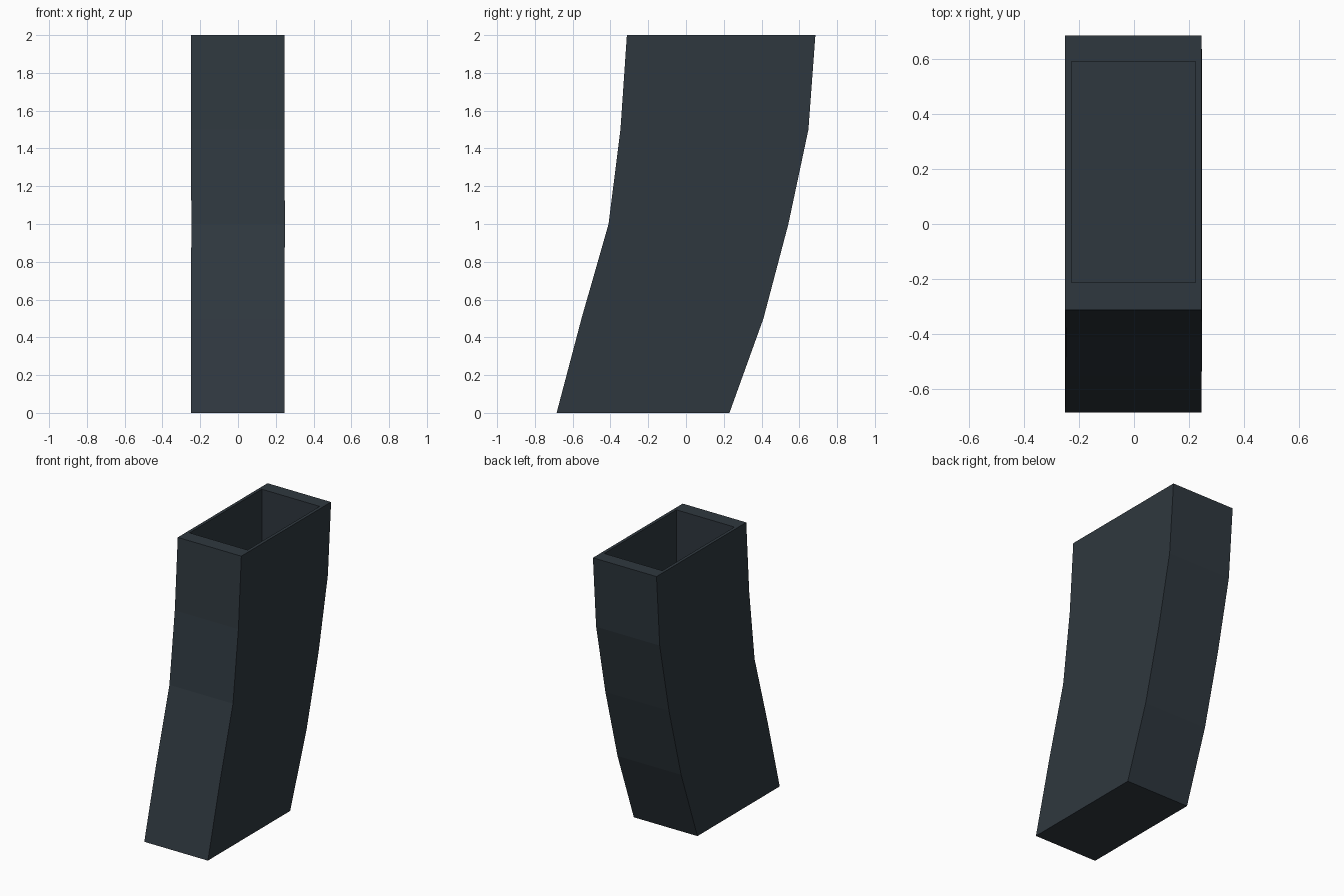
import bpy
import bmesh
from mathutils import Vector

cube = bpy.data.objects.get("Cube")
if cube:
    bpy.data.objects.remove(cube)

# Dark blue-grey metal
metal = bpy.data.materials.new("dark blue grey")
metal.use_nodes = True
colour = (0.028, 0.039, 0.049, 1)
metal.diffuse_color = colour
metal.node_tree.nodes["Principled BSDF"].inputs["Base Color"].default_value = colour

# Curved side profile: height, front y, back y, sideways shift
SECTIONS = [
    (0.0, -0.685, 0.23, 0),
    (0.5, -0.553, 0.41, 0.001),
    (1.0, -0.41, 0.542, 0.003),
    (1.5, -0.347, 0.648, 0.001),
    (2.0, -0.313, 0.685, 0),
]
LEFT, RIGHT = 0.245, -0.25
CAVITY_DEPTH = 0.5


def ring(bm, x0, x1, y0, y1, z):
    return [bm.verts.new(p) for p in ((x0, y0, z), (x1, y0, z), (x1, y1, z), (x0, y1, z))]


def bridge(bm, lower, upper):
    for i in range(4):
        j = (i + 1) % 4
        bm.faces.new((lower[i], lower[j], upper[j], upper[i]))


bm = bmesh.new()

# Curved outer walls, from the base up
rings = [ring(bm, RIGHT + dx, LEFT + dx, front, back, z) for z, front, back, dx in SECTIONS]
for lower, upper in zip(rings, rings[1:]):
    bridge(bm, lower, upper)
bm.faces.new(reversed(rings[0]))

# Rim, straight cavity walls and cavity floor
mouth = ring(bm, RIGHT + 0.022, LEFT - 0.022, -0.213, 0.59, 2)
floor = ring(bm, RIGHT + 0.022, LEFT - 0.022, -0.213, 0.59, 2 - CAVITY_DEPTH)
bridge(bm, rings[-1], mouth)
bridge(bm, mouth, floor)
bm.faces.new(floor)
bmesh.ops.recalc_face_normals(bm, faces=bm.faces)

mesh = bpy.data.meshes.new("curved_box_magazine")
bm.to_mesh(mesh)
bm.free()
mesh.materials.append(metal)
body = bpy.data.objects.new("curved_box_magazine", mesh)
bpy.context.collection.objects.link(body)
